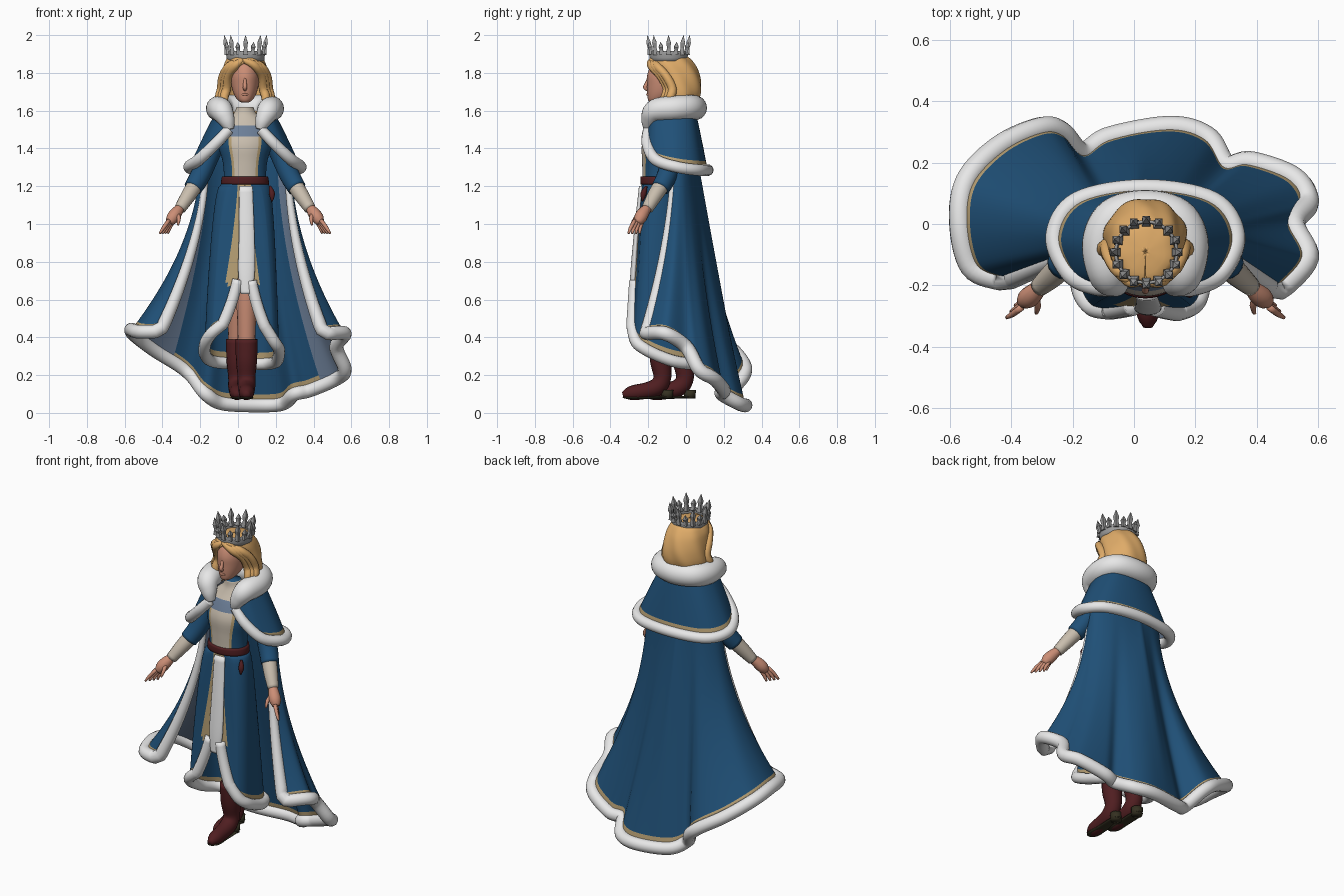
import bpy, bmesh
from math import sin, cos, pi
from mathutils import Vector

cube = bpy.data.objects.get("Cube")
if cube:
    bpy.data.objects.remove(cube)

COLOURS = {
    "royal blue": (.014, .08, .185), "lining grey blue": (.15, .21, .31), "fur white": (.8, .8, .8),
    "trim tan": (.46, .34, .17), "cream": (.58, .51, .42), "skin": (.6, .27, .18),
    "hair blonde": (.74, .41, .14), "dark red": (.08, .013, .015), "crown grey": (.32, .32, .32),
    "sole olive": (.035, .03, .015)}
MATS = {}
for label, rgb in COLOURS.items():
    m = MATS[label] = bpy.data.materials.new(label)
    m.use_nodes = True
    m.diffuse_color = (*rgb, 1)
    m.node_tree.nodes["Principled BSDF"].inputs["Base Color"].default_value = (*rgb, 1)
BLUE, LINING, WHITE, TAN, CREAM, SKIN, HAIR, RED, GREY, SOLE = COLOURS
MID = .037  # body centre line in x


def cat(pts, n):
    """Smooth curve through points of any dimension, n + 1 samples."""
    out = []
    for s in range(n + 1):
        f = s / n * (len(pts) - 1)
        i = min(int(f), len(pts) - 2)
        t = f - i
        quad = [pts[max(0, min(len(pts) - 1, i + k))] for k in (-1, 0, 1, 2)]
        out.append(tuple(b + .5 * t * (c - a + t * (2 * a - 5 * b + 4 * c - d + t * (3 * (b - c) + d - a)))
                         for a, b, c, d in zip(*quad)))
    return out


def grid(name, rows, mats, rule=None, wrap=False, cap=False, thick=0, smooth=True):
    """Surface through rows of points; rule(centre, u, v) picks the material slot."""
    bm = bmesh.new()
    vs = [[bm.verts.new(p) for p in row] for row in rows]
    n, nr = len(rows[0]), len(rows) - 1
    for k in range(nr):
        for j in range(n if wrap else n - 1):
            a = (j + 1) % n
            f = bm.faces.new((vs[k][j], vs[k][a], vs[k + 1][a], vs[k + 1][j]))
            if rule:
                f.material_index = rule(f.calc_center_median(), (j + .5) / n, (k + .5) / nr)
    if cap:
        bm.faces.new(vs[0])
        bm.faces.new(vs[-1])
        bmesh.ops.recalc_face_normals(bm, faces=bm.faces)
    for f in bm.faces:
        f.smooth = smooth
    me = bpy.data.meshes.new(name)
    bm.to_mesh(me)
    bm.free()
    for label in mats:
        me.materials.append(MATS[label])
    ob = bpy.data.objects.new(name, me)
    bpy.context.collection.objects.link(ob)
    if thick:
        mod = ob.modifiers.new("thickness", "SOLIDIFY")
        mod.thickness, mod.offset = thick, -1
        mod.material_offset = 1 if len(mats) > 1 else 0
    return ob


def ellipse(level, sides):
    z, cx, cy, rx, ry = level
    angles = [-pi / 2 - 2 * pi * j / sides for j in range(sides)]
    return [(cx + rx * cos(a), cy + ry * sin(a), z) for a in angles]


def stack(name, levels, mats, rule=None, n=16, sides=32, **kw):
    rows = [ellipse(lv, sides) for lv in cat(levels, n)]
    return grid(name, rows, mats, rule, wrap=True, cap=True, **kw)


def tube(name, pts, mat, n=0, sides=12, flat=1, smooth=True):
    """Round tube through (x, y, z, radius) points."""
    pts = cat(pts, n) if n else pts
    ps = [Vector(p[:3]) for p in pts]
    rows, nrm = [], None
    for i, p in enumerate(ps):
        t = (ps[min(i + 1, len(ps) - 1)] - ps[max(i - 1, 0)]).normalized()
        nrm = t.orthogonal() if nrm is None else nrm - t * nrm.dot(t)
        nrm.normalize()
        b = t.cross(nrm)
        ring = [nrm * cos(2 * pi * j / sides) + b * sin(2 * pi * j / sides) for j in range(sides)]
        rows.append([p + Vector((d.x, d.y, d.z * flat)) * max(pts[i][3], .001) for d in ring])
    return grid(name, rows, [mat], wrap=True, cap=True, smooth=smooth)


def both(half):
    """Path from the right front round the back to the left front."""
    return ([(MID - x, *r) for x, *r in half] + [(MID + x, *r) for x, *r in half[-2::-1]])


def sheet(top, hem, n, power):
    """Cloth rows from a top curve to a hem curve; power gives the flare in x and y."""
    rows = []
    for k in range(n + 1):
        v, row = k / n, []
        for j, (a, b) in enumerate(zip(top, hem)):
            px, py = power(j / (len(hem) - 1), b)
            row.append((a[0] + (b[0] - a[0]) * v ** px, a[1] + (b[1] - a[1]) * v ** py, a[2] + (b[2] - a[2]) * v))
        rows.append(row)
    return rows


def fur_edge(name, rows, start, thin, thick, inset=0):
    """Fur down one open edge, along the hem and up the other edge."""
    side = range(start, len(rows) - 1)
    edges = []
    for col, sign in ((0, 1), (-1, -1)):
        edge = []
        for k in side:
            x, y, z = rows[k][col]
            r = thin + (thick - thin) * (k - start) / len(side)
            edge.append((x + sign * inset * r, y, z, r))
        edges.append(edge)
    tube(name, edges[0] + [(*p, thick) for p in rows[-1]] + edges[1][::-1], WHITE)


# Long cape with grey lining, tan border and fur edge
hem = [(-.44, -.18, .43), (-.53, -.14, .43), (-.565, 0, .44), (-.545, .14, .41), (-.44, .25, .33), (-.31, .31, .25),
       (-.24, .3, .19), (-.17, .23, .1), (-.08, .28, .05), (.12, .315, .04), (.24, .28, .05), (.3, .19, .1),
       (.38, .2, .12), (.52, .15, .18), (.565, .07, .23), (.52, 0, .35), (.565, -.11, .42), (.48, -.21, .42)]
hem = cat(hem, 120)
arc = [pi * (1.14 - 1.22 * j / 120) for j in range(121)]
top = [(.04 + .24 * cos(a), -.04 + .1 * sin(a), 1.36) for a in arc]


def cape_power(t, b):
    p = 1 + abs(b[0]) / .6
    return p, p


rows = sheet(top, hem, 44, cape_power)
grid("long_cape", rows, [BLUE, LINING, TAN, LINING, BLUE, BLUE, TAN, TAN],
     lambda c, u, v: (2 if v > .953 else 0) + (4 if .27 < u < .73 else 0), thick=.008)
fur_edge("long_cape_fur", rows, 2, .014, .037, .8)

# Short shoulder cape, its fur border and the thick collar
collar = both([(.08, -.2, 1.5, .024), (.098, -.193, 1.55, .045), (.125, -.16, 1.6, .062),
               (.14, -.06, 1.612, .066), (.1, .02, 1.618, .066), (0, .045, 1.615, .066)])
border = both([(.085, -.2, 1.5, .028), (.155, -.205, 1.425, .03), (.245, -.16, 1.34, .031),
               (.295, -.04, 1.3, .031), (.22, .075, 1.285, .031), (0, .115, 1.285, .031)])
rows = sheet(cat(collar, 72), cat(border, 72), 20, lambda t, b: (.9, .9))
grid("shoulder_cape", rows, [BLUE, LINING, TAN, LINING], lambda c, u, v: 2 if v > .84 else 0, thick=.008)
tube("shoulder_cape_fur", border, WHITE, 80)
tube("collar_fur", collar, WHITE, 60, 20)

# Skirt with a front slit, fur hem and white front band
hem = [(-.08, -.28, .47), (-.14, -.265, .42), (-.175, -.2, .36), (-.17, -.1, .3), (-.12, 0, .27), (.03, .06, .26),
       (.15, .03, .26), (.2, -.05, .27), (.215, -.14, .3), (.215, -.22, .34), (.19, -.265, .38), (.14, -.285, .46)]
hem = cat(hem, 96)
arc = [-pi / 2 - 2 * pi * j / 96 for j in range(97)]
top = [(MID + .12 * cos(a), -.145 + .09 * sin(a), 1.22) for a in arc]
rows = sheet(top, hem, 32, lambda t, b: (.42 + 2.58 * max(0, 1 - 12 * min(t, 1 - t)), .85))


def skirt_paint(c, u, v):
    edge = min(u, 1 - u)
    return 2 if v > .93 or edge < (.048 if c.z > .68 else .022) else 0


grid("skirt", rows, [BLUE, BLUE, TAN, TAN], skirt_paint, thick=.006)
fur_edge("skirt_fur", rows, 22, .03, .032)
stack("skirt_front_band", [(1.2, .042, -.237, .035, .012), (.95, .046, -.262, .041, .014),
                           (.75, .045, -.276, .044, .018), (.63, .045, -.283, .03, .015)], [WHITE])


# Bodice with cream front panel, and belt
def bodice_paint(c, u, v):
    edge = min(u, 1 - u)
    if c.z > 1.525:
        return 1
    if edge > .1:
        return 0
    if c.z > 1.465:
        return 3
    return 1 if edge < .082 else 2


stack("bodice", [(1.18, MID, -.145, .12, .088), (1.25, MID, -.145, .112, .086), (1.33, MID, -.14, .118, .092),
                 (1.42, MID, -.125, .142, .108), (1.5, MID, -.11, .135, .09), (1.55, MID, -.1, .1, .068),
                 (1.585, MID, -.1, .06, .05), (1.62, MID, -.1, .044, .045)], [BLUE, CREAM, TAN, LINING],
      bodice_paint, 32, 96)
stack("belt", [(1.21, MID, -.145, .126, .095), (1.23, MID, -.145, .126, .097), (1.252, MID, -.145, .122, .095)],
      [RED], n=4, sides=40)
tube("belt_pendant", [(.17, -.21, 1.2, .006), (.18, -.225, 1.16, .016), (.18, -.23, 1.12, .004)], RED, 6, 8)

# Arms and hands
for side, s in (("right", -1), ("left", 1)):
    def limb(part, mat, pts, n=8, sides=14):
        tube(side + "_" + part, [(MID + s * x, *r) for x, *r in pts], mat, n, sides)
    limb("upper_sleeve", BLUE, [(.12, -.08, 1.48, .05), (.18, -.07, 1.38, .054),
                                (.235, -.1, 1.26, .054), (.275, -.135, 1.19, .05)], 12)
    limb("lower_sleeve", CREAM, [(.255, -.12, 1.22, .044), (.3, -.165, 1.15, .04), (.345, -.205, 1.08, .031)])
    limb("hand", SKIN, [(.34, -.2, 1.09, .022), (.363, -.225, 1.06, .032),
                        (.385, -.243, 1.03, .033), (.4, -.255, 1.005, .02)])
    for k in range(4):
        d = (k - 1.5) * .014
        limb("finger", SKIN, [(.39 - d * .6, -.25 + d, 1.02, .011), (.415 - d * .8, -.268 + d * 1.2, .98, .01),
                              (.43 - d, -.275 + d * 1.4, .95, .006)], 4, 8)
    limb("thumb", SKIN, [(.36, -.23, 1.06, .013), (.35, -.268, 1.03, .011), (.355, -.29, .995, .006)], 4, 8)

# Legs and boots, one foot ahead of the other
for side, x, y in (("left", .045, 0), ("right", -.005, .12)):
    tube(side + "_leg", [(x, y * .3 - .14, .8, .07), (x, y * .7 - .15, .6, .054), (x, y - .135, .35, .046)],
         SKIN, 8, 16)
    tube(side + "_boot", [(x, y - .14, .39, .058), (x, y - .135, .28, .056), (x, y - .125, .19, .047),
                          (x, y - .15, .14, .047), (x, y - .21, .118, .043), (x, y - .29, .105, .038),
                          (x, y - .335, .095, .016)], RED, 24, 16)
    tube(side + "_sole", [(x, y - .07, .082, .02), (x, y - .12, .084, .034), (x, y - .22, .08, .034),
                          (x, y - .3, .08, .036), (x, y - .335, .082, .014)], SOLE, 12, 12, .2)
    tube(side + "_heel", [(x, y - .1, .12, .034), (x, y - .1, .075, .03)], SOLE)

# Head and face
stack("head", [(1.642, MID, -.165, .015, .02), (1.655, MID, -.15, .038, .05), (1.69, MID, -.123, .06, .082),
               (1.74, MID, -.108, .073, .098), (1.79, MID, -.105, .075, .1), (1.84, MID, -.1, .066, .085),
               (1.862, MID, -.1, .04, .05)], [SKIN], n=24)
tube("nose", [(MID, -.199, 1.772, .007), (MID, -.21, 1.74, .01), (MID, -.216, 1.722, .012),
              (MID, -.203, 1.71, .008)], SKIN, 8, 10)
tube("lips", [(MID - .022, -.194, 1.685, .003), (MID, -.204, 1.686, .007), (MID + .022, -.194, 1.685, .003)],
     SKIN, 8, 8)

# Hair: a shell open at the face, plus front locks swept back past the cheeks
levels = [(1.9, -.09, .001, .001, .01), (1.888, -.09, .08, .09, .02), (1.85, -.08, .108, .122, .08),
          (1.8, -.062, .12, .13, .72), (1.74, -.05, .13, .132, .95), (1.68, -.045, .135, .122, 1),
          (1.62, -.055, .125, .1, 1), (1.585, -.07, .09, .06, 1)]
rows = []
for z, cy, rx, ry, gap in cat(levels, 28):
    row = []
    for j in range(65):
        a = -pi / 2 - gap - (2 * pi - 2 * gap) * j / 64
        wave = 1 + .025 * sin(7 * a + 22 * z)
        row.append((MID + rx * wave * cos(a), cy + ry * wave * sin(a), z))
    rows.append(row)
grid("hair", rows, [HAIR], thick=.012)
for side, s in (("right", -1), ("left", 1)):
    for k in range(3):
        d = k * .014
        tube(side + "_front_lock", [(MID - .012, -.185 + d, 1.868, .012), (MID + s * (.05 + d), -.185 + d, 1.84, .022),
                                    (MID + s * (.088 + d), -.135 + d, 1.785, .023),
                                    (MID + s * (.097 + d), -.1 + d, 1.715, .024),
                                    (MID + s * (.11 + d * .9), -.115 + d, 1.66, .022),
                                    (MID + s * (.08 + d), -.13 + d, 1.6, .004)], HAIR, 18, 10)

# Crown: flared band with alternating points
rows = [ellipse((z, .04, -.092, r, r), 48) for z, r in ((1.915, .102), (1.905, .105), (1.88, .1), (1.862, .1))]
grid("crown_band", rows, [GREY], wrap=True, thick=.008)
for k in range(16):
    a, tall = 2 * pi * k / 16 - pi / 2, k % 2 == 0
    h = .09 if tall else .055
    tube("crown_point", [(.04 + r * cos(a), -.092 + r * sin(a), 1.905 + h * f, w)
                         for r, f, w in ((.098, -.1, .02), (.102, .3, .012), (.106, .6, .017), (.112, 1.05, .001))],
         GREY, sides=4, smooth=False)
